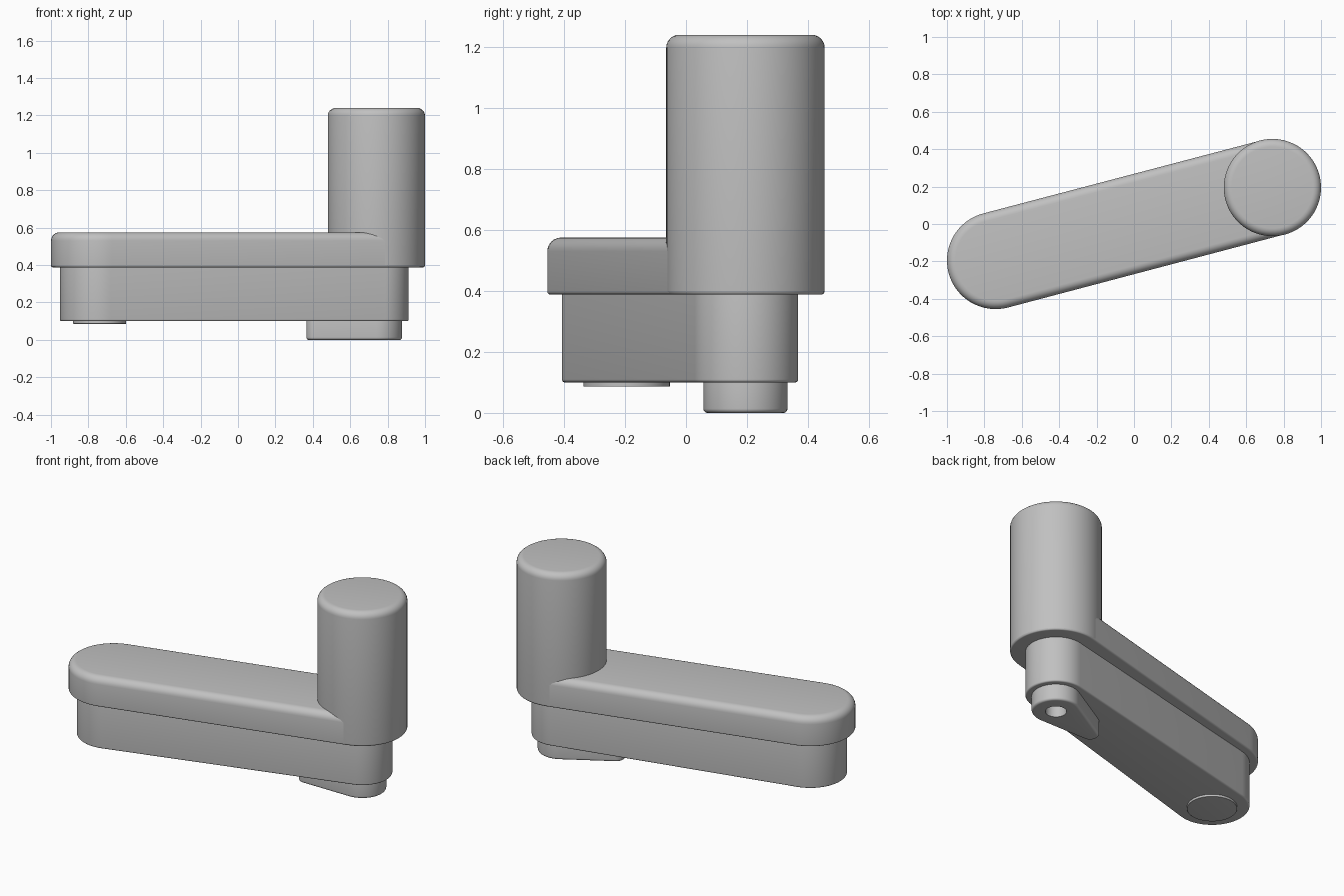
import bpy, bmesh, math
from mathutils import Vector

cube = bpy.data.objects.get("Cube")
if cube:
    bpy.data.objects.remove(cube, do_unlink=True)

grey = bpy.data.materials.new("plain grey")
grey.use_nodes = True
grey.diffuse_color = (0.53, 0.53, 0.53, 1)
grey.node_tree.nodes["Principled BSDF"].inputs["Base Color"].default_value = grey.diffuse_color

PIVOT = Vector((-0.74, -0.195))   # far end of the arm
GRIP = Vector((0.74, 0.195))      # end that carries the handle
TIP = Vector((0.415, 0.108))      # pointed end of the foot
AXIS = GRIP - PIVOT
HEADING = math.atan2(AXIS.y, AXIS.x)
STEPS = 32


def rounded(z0, z1, low, high, n=6):
    """Side profile as (inset, z) pairs with a rounded lower and upper edge."""
    quarter = [i / n * math.pi / 2 for i in range(n + 1)]
    bottom = [(low * (1 - math.sin(a)), z0 + low * (1 - math.cos(a))) for a in quarter]
    top = [(high * (1 - math.cos(a)), z1 - high * (1 - math.sin(a))) for a in quarter]
    return bottom + top


def outline(c1, r1, c2, r2):
    """Hull of two circles lying along the arm; r1 at c1, r2 at c2."""
    length = (c2 - c1).length
    half = math.acos((r1 - r2) / length) if length else math.pi / 2
    points = []
    for centre, radius, start, end in ((c2, r2, -half, half),
                                       (c1, r1, half, 2 * math.pi - half)):
        for i in range(STEPS + 1):
            a = HEADING + start + (end - start) * i / STEPS
            points.append(centre + radius * Vector((math.cos(a), math.sin(a))))
    return points


def loft(name, c1, r1, c2, r2, profile, hole=None):
    """Stack inset outlines; an optional round hole opens in the underside."""
    rings = [(outline(c1, r1 - d, c2, r2 - d), z) for d, z in profile]
    if hole:
        # Reuse the outline's own angles so the rings join cleanly
        outer = outline(c1, r1, c2, r2)
        ring = []
        for i, p in enumerate(outer):
            centre, radius = (c2, r2) if i <= STEPS else (c1, r1)
            ring.append(c2 + (p - centre) * (hole[0] / radius))
        rings = [(ring, hole[1]), (ring, profile[0][1])] + rings
    bm = bmesh.new()
    loops = [[bm.verts.new((p.x, p.y, z)) for p in pts] for pts, z in rings]
    for a, b in zip(loops, loops[1:]):
        for i in range(len(a)):
            j = (i + 1) % len(a)
            bm.faces.new((a[i], a[j], b[j], b[i]))
    bm.faces.new(list(reversed(loops[0])))
    bm.faces.new(loops[-1])
    bmesh.ops.remove_doubles(bm, verts=bm.verts, dist=0.00005)
    bmesh.ops.recalc_face_normals(bm, faces=bm.faces)
    mesh = bpy.data.meshes.new(name)
    bm.to_mesh(mesh)
    bm.free()
    mesh.materials.append(grey)
    obj = bpy.data.objects.new(name, mesh)
    bpy.context.collection.objects.link(obj)
    bpy.ops.object.select_all(action="DESELECT")
    obj.select_set(True)
    bpy.context.view_layer.objects.active = obj
    bpy.ops.object.shade_smooth_by_angle(angle=math.radians(35))
    return obj


# Upper shell of the arm and the upright handle
loft("arm_shell", PIVOT, 0.26, GRIP, 0.259, rounded(0.388, 0.575, 0.01, 0.045))
loft("handle_post", GRIP, 0.26, GRIP, 0.26, rounded(0.39, 1.24, 0.01, 0.042))

# Narrower lower body, tapering towards the handle end
loft("lower_body", PIVOT, 0.212, GRIP, 0.173, rounded(0.1, 0.4, 0.01, 0.001))

# Teardrop foot with a shaft hole, and the thin pad at the other end
loft("shaft_foot", TIP, 0.05, GRIP, 0.138, rounded(0.0, 0.11, 0.014, 0.001), hole=(0.06, 0.099))
loft("round_pad", PIVOT, 0.142, PIVOT, 0.142, rounded(0.086, 0.11, 0.002, 0.001))
